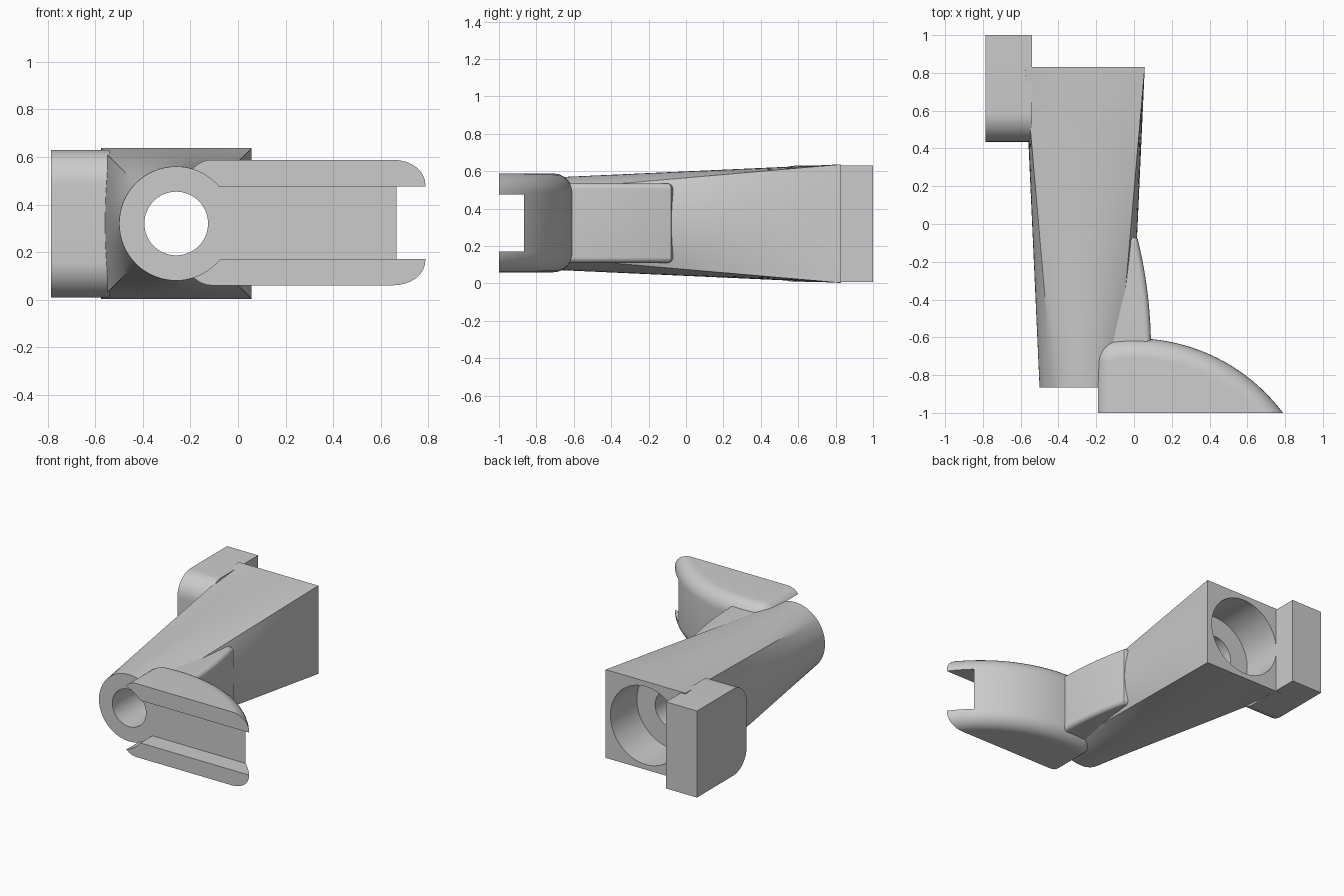
import bpy, bmesh
from math import sin, cos, pi, sqrt, radians
from mathutils import Vector

cube = bpy.data.objects.get("Cube")
if cube:
    bpy.data.objects.remove(cube, do_unlink=True)

grey = bpy.data.materials.new("plain grey")
grey.use_nodes = True
grey.diffuse_color = (0.6, 0.6, 0.6, 1)
grey.node_tree.nodes["Principled BSDF"].inputs["Base Color"].default_value = (0.6, 0.6, 0.6, 1)

CX, CZ = -0.26, 0.32      # axis of the tapered body
FRONT, BACK = -0.865, 0.83


def skin(name, rings):
    """Join rings of points into a capped solid."""
    bm = bmesh.new()
    loops = [[bm.verts.new(p) for p in ring] for ring in rings]
    n = len(loops[0])
    for a, b in zip(loops, loops[1:]):
        for i in range(n):
            j = (i + 1) % n
            bm.faces.new((a[i], a[j], b[j], b[i]))
    bm.faces.new(loops[0])
    bm.faces.new(loops[-1])
    bmesh.ops.recalc_face_normals(bm, faces=bm.faces)
    mesh = bpy.data.meshes.new(name)
    bm.to_mesh(mesh)
    bm.free()
    ob = bpy.data.objects.new(name, mesh)
    mesh.materials.append(grey)
    bpy.context.collection.objects.link(ob)
    return ob


def inset(path, d):
    """Offset an open clockwise path to its right-hand side."""
    pts = [Vector(p) for p in path]
    normals = []
    for a, b in zip(pts, pts[1:]):
        e = (b - a).normalized()
        normals.append(Vector((e.y, -e.x)))
    out = []
    for i, p in enumerate(pts):
        n0, n1 = normals[max(i - 1, 0)], normals[min(i, len(normals) - 1)]
        out.append(p + (n0 + n1) * (d / (1 + n0.dot(n1))))
    return out


def rounded_prism(name, path, tail, lo, hi, r, steps=8):
    """Upright prism whose rims are rounded along path and left square along tail."""
    rings = []
    for k in range(steps + 1):
        a = pi / 2 * k / steps
        flat = [(p.x, p.y) for p in inset(path, r * (1 - sin(a)))] + tail
        rings.append((flat, r * (1 - cos(a))))
    lower = [[(x, y, lo + h) for x, y in flat] for flat, h in rings]
    upper = [[(x, y, hi - h) for x, y in flat] for flat, h in reversed(rings)]
    return skin(name, lower + upper)


def cutter_box(name, y1, z0, z1):
    return skin(name, [[(x, y, z) for x, y in ((-2, -2), (2, -2), (2, y1), (-2, y1))]
                       for z in (z0, z1)])


def cylinder_y(name, r, lo, hi, n=64):
    return skin(name, [[(CX + r * cos(2 * pi * i / n), y, CZ + r * sin(2 * pi * i / n))
                        for i in range(n)] for y in (lo, hi)])


def arc(cx, cy, r, a0, a1, n):
    return [(cx + r * cos(radians(a0 + (a1 - a0) * i / n)),
             cy + r * sin(radians(a0 + (a1 - a0) * i / n))) for i in range(n + 1)]


def cut(ob, cutter):
    cutter.hide_render = True
    mod = ob.modifiers.new("cut", 'BOOLEAN')
    mod.operation, mod.solver, mod.object = 'DIFFERENCE', 'EXACT', cutter
    bpy.context.view_layer.objects.active = ob
    bpy.ops.object.modifier_apply(modifier=mod.name)
    bpy.data.objects.remove(cutter, do_unlink=True)


# Tapered body: square at the back blending to a round hub at the front
half, hub, per_side, steps = 0.317, 0.24, 16, 10
corners = [Vector((half * sqrt(2) * cos(pi / 4 + k * pi / 2),
                   half * sqrt(2) * sin(pi / 4 + k * pi / 2))) for k in range(5)]
rings = []
for s in range(steps + 1):
    t = s / steps
    ring = []
    for k in range(4):
        for i in range(per_side):
            f = i / per_side
            a = pi / 4 + (k + f) * pi / 2
            p = corners[k].lerp(corners[k + 1], f).lerp(Vector((hub * cos(a), hub * sin(a))), t)
            ring.append((CX + p.x, BACK + (FRONT - BACK) * t, CZ + p.y))
    rings.append(ring)
body = skin("tapered_body", rings)
cut(body, cylinder_y("bore_cutter", 0.134, -1.2, 1.2))
cut(body, cylinder_y("socket_cutter", 0.28, 0.53, 1.2))

# Curved head with rounded back rim, front slot and clearance round the hub
R, top = 0.985, -0.605
outline = [(-0.215, -1.13)] + arc(-0.095, -0.73, 0.12, 180, 90, 10)
for i in range(1, 33):
    x = -0.095 + 0.965 * sin(pi / 2 * i / 32)
    outline.append((x, top - R + sqrt(R * R - x * x)))
head = rounded_prism("curved_head", outline, [(0.3, -1.3)], 0.06, 0.588, 0.105)
cut(head, cutter_box("front_cutter", -1, -1, 2))
cut(head, cutter_box("slot_cutter", FRONT, 0.17, 0.475))
cut(head, cylinder_y("hub_cutter", 0.238, -1.4, -0.4))

# Rib joining the head to the side of the body
rib_side = [(-0.08, -0.07), (0.0, -0.07)]
for i in range(13):
    t = 1 - i / 12
    rib_side.append((0.09 - 0.07 * t ** 2, -0.66 + 0.58 * t))
rib = rounded_prism("side_rib", rib_side, [(-0.18, -0.66)], 0.11, 0.535, 0.03)
cut(rib, cylinder_y("rib_cutter", 0.2, -1, 1))

# Side block with rounded front edges
r, z0, z1, y0 = 0.15, 0.008, 0.63, 0.435
side = [(1, z0), (1, z1)] + arc(y0 + r, z1 - r, r, 90, 180, 12) + arc(y0 + r, z0 + r, r, 180, 270, 12)
block = skin("side_block", [[(x, y, z) for y, z in side] for x in (-0.787, -0.54)])

# Smooth shading with sharp edges kept
bpy.ops.object.select_all(action='DESELECT')
for ob in (body, head, rib, block):
    ob.select_set(True)
bpy.context.view_layer.objects.active = body
bpy.ops.object.shade_smooth_by_angle(angle=radians(30))
